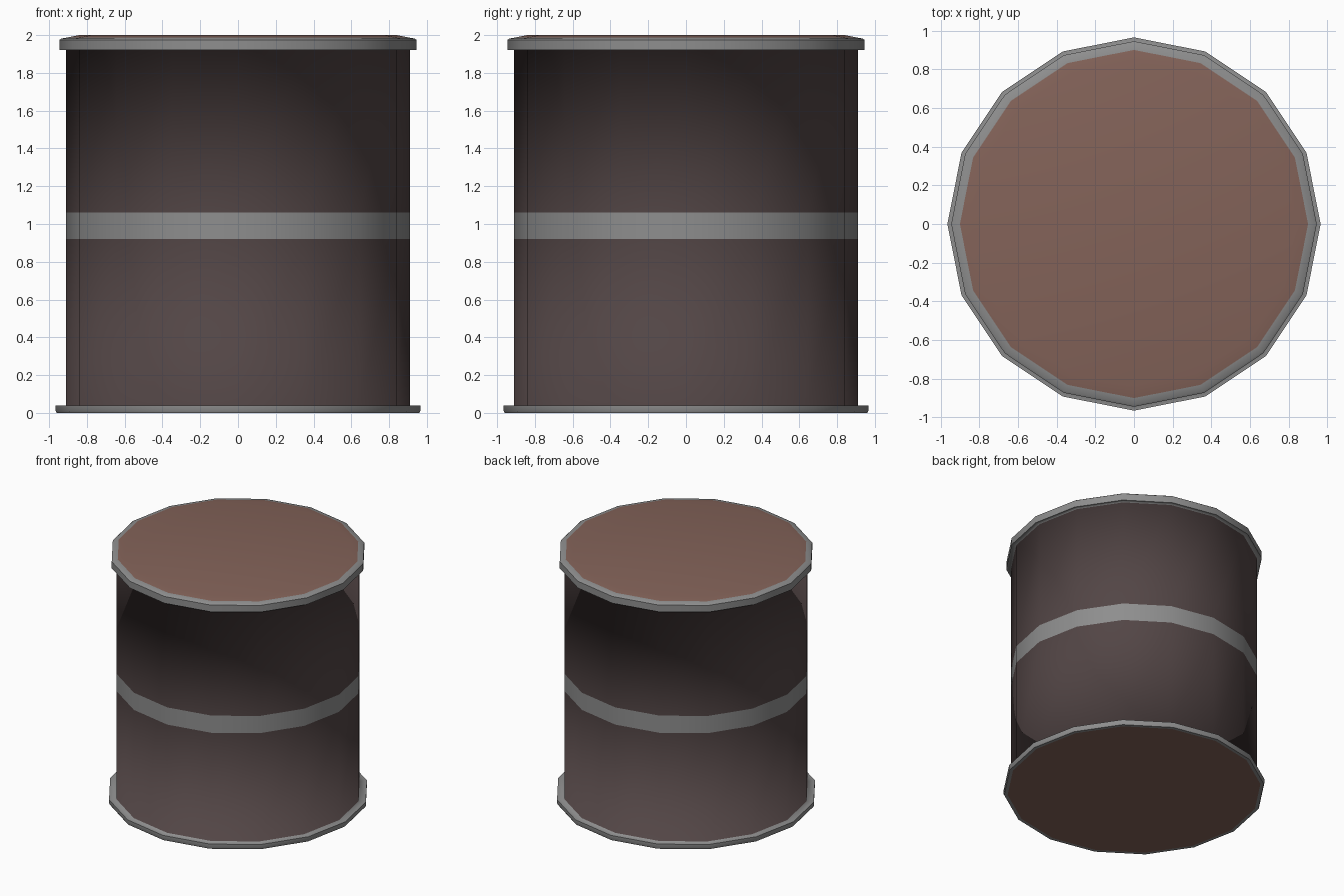
import bpy, bmesh, math

if "Cube" in bpy.data.objects:
    bpy.data.objects.remove(bpy.data.objects["Cube"])

SIDES = 16


def material(name, rgb):
    m = bpy.data.materials.new(name)
    m.diffuse_color = (*rgb, 1)
    m.use_nodes = True
    m.node_tree.nodes["Principled BSDF"].inputs["Base Color"].default_value = m.diffuse_color
    return m


BROWN = material("dark brown paint", (0.085, 0.060, 0.060))
LID = material("red brown lid", (0.23, 0.125, 0.10))
GREY = material("bare grey metal", (0.27, 0.27, 0.27))


def lathe(name, profile, mats, angle=None):
    """Revolve (radius, z) points listed bottom to top; one material per strip."""
    bm = bmesh.new()
    rings = []
    for r, z in profile:
        if r == 0:
            rings.append([bm.verts.new((0, 0, z))] * SIDES)
        else:
            rings.append([bm.verts.new((r * math.cos(2 * math.pi * i / SIDES),
                                        r * math.sin(2 * math.pi * i / SIDES), z))
                          for i in range(SIDES)])
    slots = list(dict.fromkeys(mats))
    for k, mat in enumerate(mats):
        a, b = rings[k], rings[k + 1]
        for i in range(SIDES):
            j = (i + 1) % SIDES
            corners = list(dict.fromkeys((a[i], a[j], b[j], b[i])))
            bm.faces.new(corners).material_index = slots.index(mat)
    mesh = bpy.data.meshes.new(name)
    bm.to_mesh(mesh)
    bm.free()
    for m in slots:
        mesh.materials.append(m)
    ob = bpy.data.objects.new(name, mesh)
    bpy.context.collection.objects.link(ob)
    bpy.context.view_layer.objects.active = ob
    ob.select_set(True)
    if angle is None:
        bpy.ops.object.shade_smooth()
    else:
        bpy.ops.object.shade_smooth_by_angle(angle=math.radians(angle))
    ob.select_set(False)
    return ob


# Drum wall with a flush painted band; the rim ledges share its smoothing
lathe("drum_wall",
      [(0.965, 0.04), (0.91, 0.04), (0.91, 0.92), (0.91, 1.06), (0.91, 1.92), (0.945, 1.92)],
      [GREY, BROWN, GREY, BROWN, GREY])

# Bottom plate and lower rim
lathe("bottom_rim",
      [(0, 0), (0.935, 0), (0.96, 0), (0.965, 0.01), (0.965, 0.04)],
      [LID, GREY, GREY, GREY], 30)

# Upper rim and slightly raised lid
lathe("top_rim_and_lid",
      [(0.945, 1.92), (0.945, 1.975), (0.935, 1.982), (0.90, 1.988), (0.84, 2.0), (0, 2.0)],
      [GREY, GREY, GREY, LID, LID], 30)
